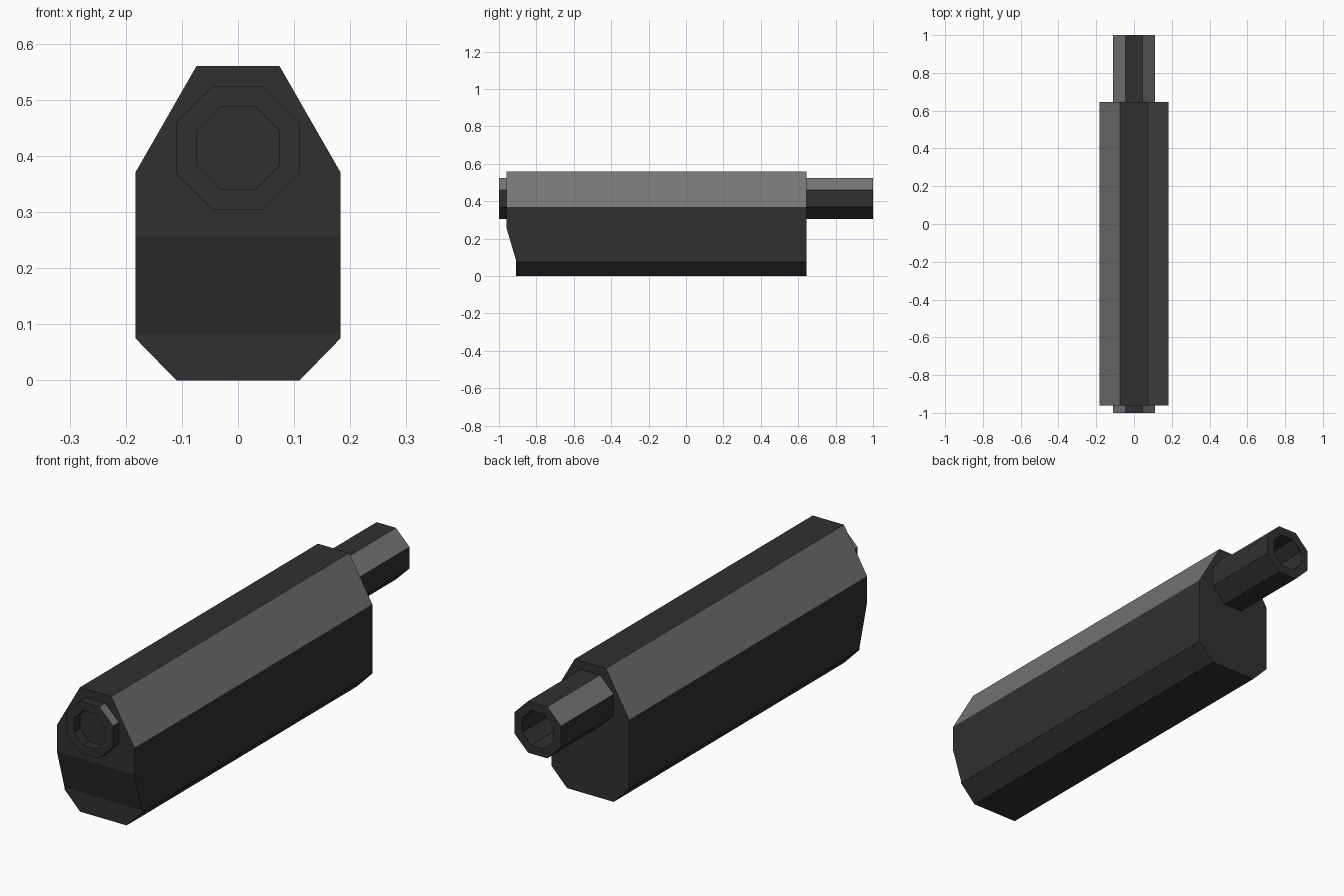
import bpy, bmesh, math
from mathutils import Vector

cube = bpy.data.objects.get("Cube")
if cube:
    bpy.data.objects.remove(cube, do_unlink=True)


def make_material(name, value):
    mat = bpy.data.materials.new(name)
    mat.use_nodes = True
    colour = (value, value, value, 1.0)
    mat.diffuse_color = colour
    bsdf = next(n for n in mat.node_tree.nodes if n.type == 'BSDF_PRINCIPLED')
    bsdf.inputs["Base Color"].default_value = colour
    return mat


MATERIALS = [make_material("dark_charcoal", 0.03), make_material("worn_grey", 0.18)]


def finish(bm, name):
    mesh = bpy.data.meshes.new(name)
    bm.to_mesh(mesh)
    bm.free()
    for mat in MATERIALS:
        mesh.materials.append(mat)
    obj = bpy.data.objects.new(name, mesh)
    bpy.context.collection.objects.link(obj)
    return obj


def is_upper_slope(normal):
    return normal.z > 0.3 and abs(normal.x) > 0.3


# Housing: faceted profile extruded along y
FRONT, BACK = -0.96, 0.645
half = [(0.11, 0.0), (0.183, 0.075), (0.183, 0.37), (0.074, 0.56)]
profile = half + [(-x, z) for x, z in reversed(half)]
bm = bmesh.new()
face = bm.faces.new([bm.verts.new((x, FRONT, z)) for x, z in profile])
ext = bmesh.ops.extrude_face_region(bm, geom=[face], use_keep_orig=True)
moved = [g for g in ext["geom"] if isinstance(g, bmesh.types.BMVert)]
bmesh.ops.translate(bm, verts=moved, vec=(0, BACK - FRONT, 0))

# Lower nose is cut at two heights and raked backwards
for height in (0.083, 0.257):
    bmesh.ops.bisect_plane(bm, geom=bm.verts[:] + bm.edges[:] + bm.faces[:],
                           plane_co=(0, 0, height), plane_no=(0, 0, 1))
for v in bm.verts:
    if v.co.y < FRONT + 0.001 and v.co.z < 0.1:
        v.co.y = -0.908
bmesh.ops.recalc_face_normals(bm, faces=bm.faces[:])
for f in bm.faces:
    f.material_index = int(is_upper_slope(f.normal))
finish(bm, "housing")


# Octagonal hollow tubes
AXIS_Z = 0.414
OUTER, INNER = 0.11, 0.074   # distances from axis to flats


def octagon(bm, apothem, y):
    r = apothem / math.cos(math.pi / 8)
    angles = [(i + 0.5) * math.pi / 4 for i in range(8)]
    return [bm.verts.new((r * math.cos(a), y, AXIS_Z + r * math.sin(a))) for a in angles]


def make_tube(name, base_y, tip_y):
    bm = bmesh.new()
    rings = [octagon(bm, OUTER, base_y), octagon(bm, OUTER, tip_y),
             octagon(bm, INNER, tip_y), octagon(bm, INNER, base_y)]
    # Outer wall, rim, bore and seat join into one closed ring
    for k in range(4):
        a, b = rings[k], rings[(k + 1) % 4]
        for i in range(8):
            j = (i + 1) % 8
            bm.faces.new((a[i], a[j], b[j], b[i]))
    bmesh.ops.recalc_face_normals(bm, faces=bm.faces[:])
    for f in bm.faces:
        outward = f.normal.dot(f.calc_center_median() - Vector((0, 0, AXIS_Z)))
        radial = f.calc_center_median().xz - Vector((0, AXIS_Z))
        outer_wall = f.normal.xz.dot(radial) > 0.01
        f.material_index = int(outer_wall and outward > 0 and is_upper_slope(f.normal))
    return finish(bm, name)


make_tube("front_muzzle_ring", FRONT, -1.0)
make_tube("rear_tube", BACK, 1.0)
